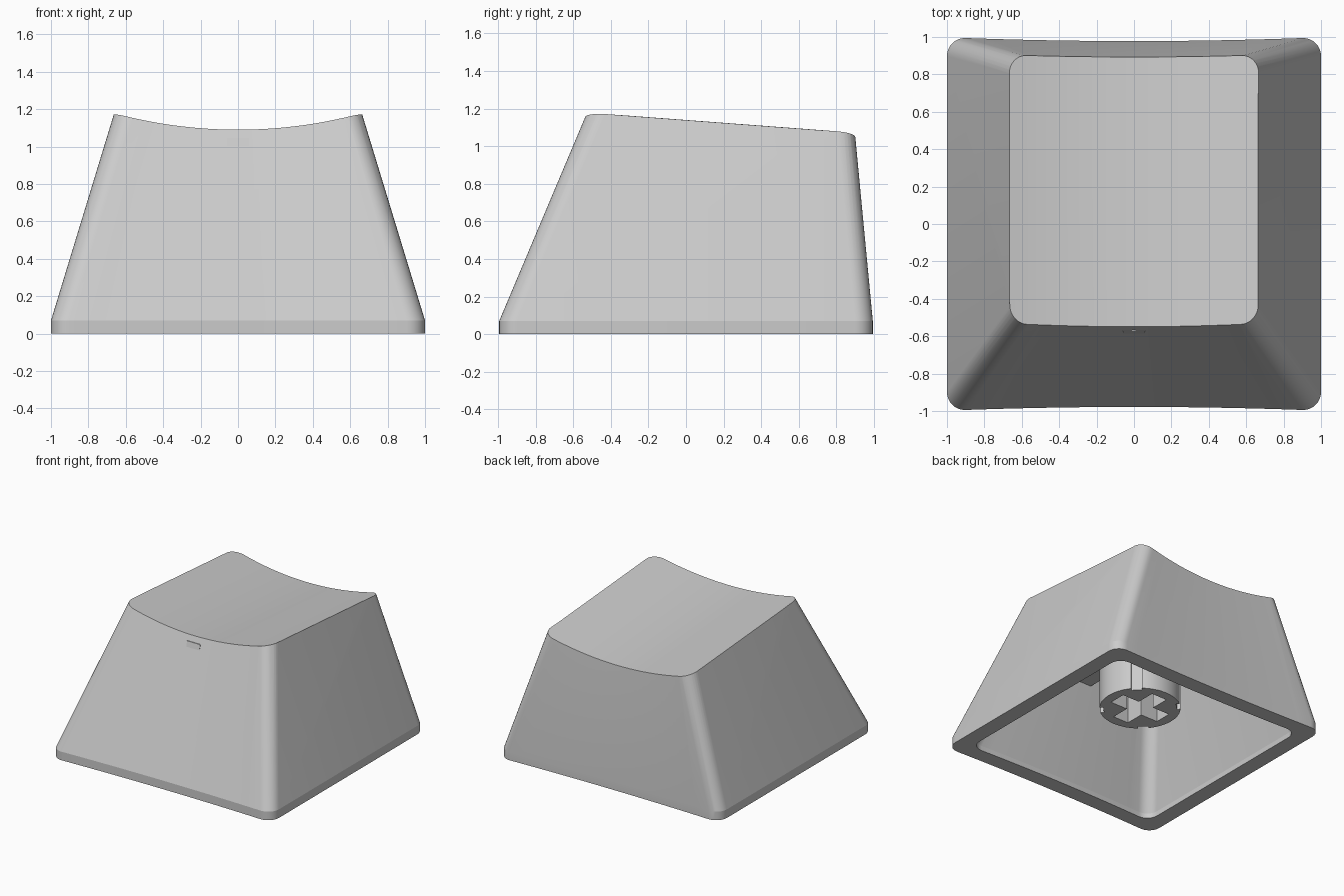
import bpy, bmesh, math

if "Cube" in bpy.data.objects:
    bpy.data.objects.remove(bpy.data.objects["Cube"])

STEM_Y = 0.07
TILT = 0.075  # slope of the top towards the back


def new_object(name, bm):
    bmesh.ops.recalc_face_normals(bm, faces=bm.faces)
    mesh = bpy.data.meshes.new(name)
    bm.to_mesh(mesh)
    bm.free()
    obj = bpy.data.objects.new(name, mesh)
    bpy.context.collection.objects.link(obj)
    return obj


def ring(hx, y0, y1, r, z, tilt=0, bow=0.02, n=8, m=16):
    """Rounded rectangle with front and back edges bowed inwards."""
    pts = []
    corners = [(hx - r, y0 + r, -90), (hx - r, y1 - r, 0),
               (r - hx, y1 - r, 90), (r - hx, y0 + r, 180)]
    for k, (cx, cy, a0) in enumerate(corners):
        for i in range(n + 1):
            a = math.radians(a0 + 90 * i / n)
            pts.append((cx + r * math.cos(a), cy + r * math.sin(a)))
        if k in (1, 3):  # subdivide back and front edges
            sx, sy = pts[-1]
            pts += [(sx - 2 * sx * i / m, sy) for i in range(1, m)]
    mid = (y0 + y1) / 2
    out = []
    for x, y in pts:
        side = (y - mid) / ((y1 - y0) / 2)
        y -= side * bow * (1 - (x / hx) ** 2)
        out.append((x, y, z - tilt * (y + 0.5)))
    return out


def loft(name, rings):
    bm = bmesh.new()
    loops = [[bm.verts.new(p) for p in r] for r in rings]
    for a, b in zip(loops, loops[1:]):
        for i in range(len(a)):
            j = (i + 1) % len(a)
            bm.faces.new((a[i], a[j], b[j], b[i]))
    bm.faces.new(loops[0])
    bm.faces.new(loops[-1])
    return new_object(name, bm)


def tapered_body(name, inset, z0, z1, r, slopes, top_z=1.25):
    """Short straight skirt, then walls leaning in to a tilted top."""
    sx, sf, sb = slopes
    hx, hy, t = 1 - inset, 0.998 - inset, top_z - z1
    return loft(name, [ring(hx, -hy, hy, r, z0), ring(hx, -hy, hy, r, z1),
                       ring(hx - sx * t, -hy + sf * t, hy - sb * t, r, top_z, TILT)])


def dish_cutter(name, drop):
    """Cylindrical scoop along y, sloping down towards the back."""
    R, n = 2.5, 64
    prof = []
    for i in range(n + 1):
        x = -1.2 + 2.4 * i / n
        prof.append((x, R - math.sqrt(R * R - x * x) + 1.049 - drop))
    rings = []
    for y in (-1.5, 1.5):
        rings.append([(x, y, z - TILT * y) for x, z in prof]
                     + [(1.2, y, 2.5), (-1.2, y, 2.5)])
    return loft(name, rings)


def box(name, x0, x1, y0, y1, z0, z1, turn=0, pivot=(0, 0), lean=0):
    """Box, optionally turned about z; lean shifts the front edge at the top."""
    c, s = math.cos(turn), math.sin(turn)
    rings = []
    for z, d in ((z0, 0), (z1, lean)):
        rect = [(x0, y0 + d), (x1, y0 + d), (x1, y1), (x0, y1)]
        rings.append([(pivot[0] + c * x - s * y, pivot[1] + s * x + c * y, z)
                      for x, y in rect])
    return loft(name, rings)


def cut(target, cutter):
    mod = target.modifiers.new("cut", 'BOOLEAN')
    mod.operation = 'DIFFERENCE'
    mod.solver = 'EXACT'
    mod.object = cutter
    bpy.context.view_layer.objects.active = target
    bpy.ops.object.modifier_apply(modifier=mod.name)
    bpy.data.objects.remove(cutter)


def smooth(obj, angle):
    bpy.ops.object.select_all(action='DESELECT')
    obj.select_set(True)
    bpy.context.view_layer.objects.active = obj
    bpy.ops.object.shade_smooth_by_angle(angle=math.radians(angle))


# Hollow shell with dished top
shell = tapered_body("keycap_shell", 0, 0, 0.07, 0.1, (0.303, 0.42, 0.085))
cut(shell, dish_cutter("top_dish_cutter", 0))
cavity = tapered_body("cavity_cutter", 0.13, -0.1, 0.04, 0.1, (0.28, 0.385, 0.08))
cut(cavity, dish_cutter("ceiling_dish_cutter", 0.115))
cut(shell, cavity)
smooth(shell, 12)

# Round stem with cross socket and four diagonal grooves
n = 40
circle = [(0.305 * math.cos(2 * math.pi * i / n),
           STEM_Y + 0.305 * math.sin(2 * math.pi * i / n)) for i in range(n)]
stem = loft("stem", [[(x, y, z) for x, y in circle] for z in (0.24, 0.96)])
for turn in (0, math.pi / 2):
    cut(stem, box("socket_cutter", -0.225, 0.225, -0.07, 0.07, 0.1, 0.7,
                  turn, (0, STEM_Y)))
for k in range(4):
    cut(stem, box("groove_cutter", 0.275, 0.4, -0.04, 0.04, 0.1, 0.9,
                  math.pi / 4 + k * math.pi / 2, (0, STEM_Y)))
smooth(stem, 12)

# Support ribs from stem to walls, the front one just reaching through
box("front_rib", -0.06, 0.06, -0.66, STEM_Y - 0.28, 0.74, 1.045, lean=0.086)
box("back_rib", -0.06, 0.06, STEM_Y + 0.28, 0.85, 0.74, 0.96)
for side in (-1, 1):
    a, b = sorted((side * 0.28, side * 0.69))
    box("side_rib", a, b, STEM_Y - 0.06, STEM_Y + 0.06, 0.74, 0.98)
